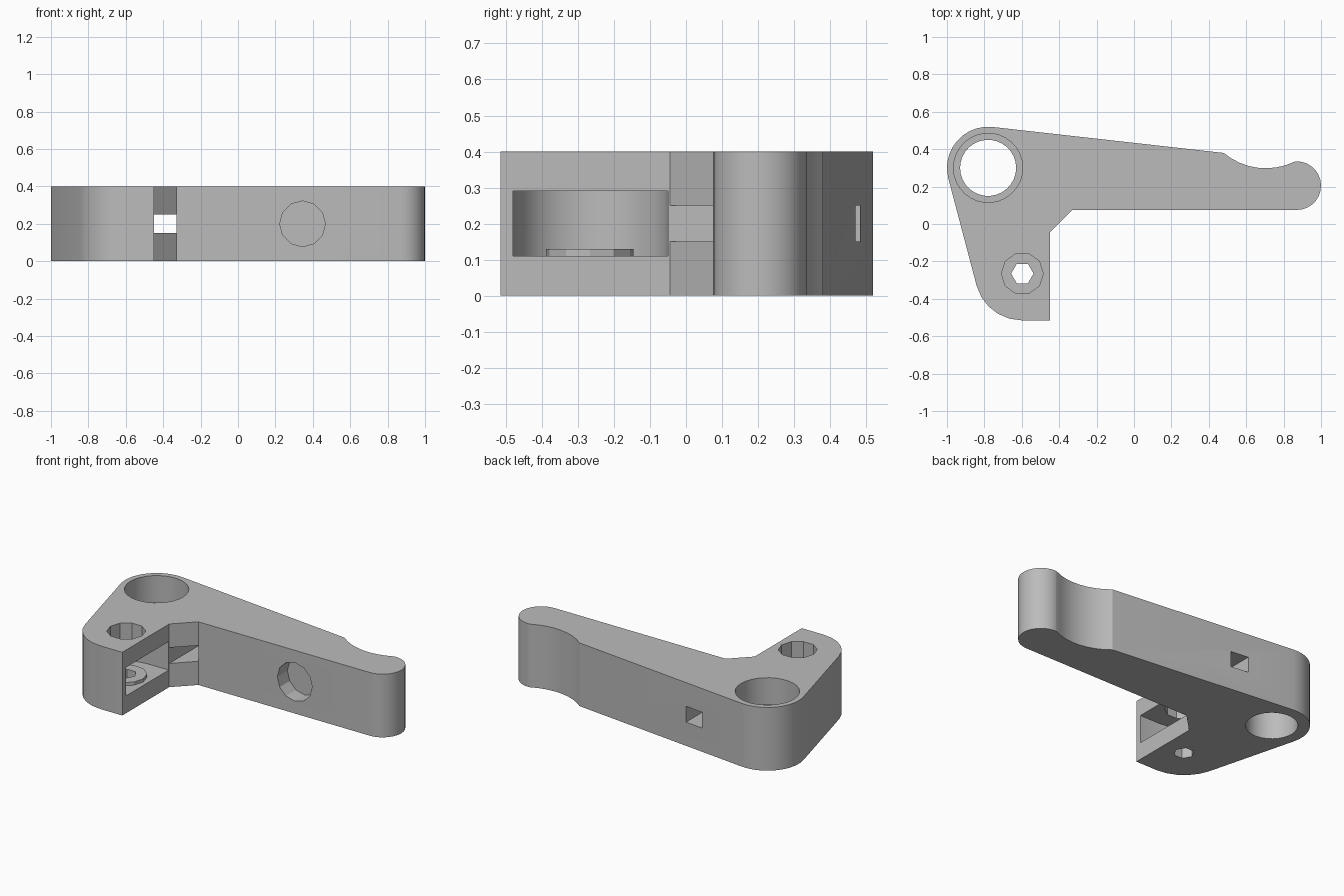
import bpy, bmesh, math

old = bpy.data.objects.get("Cube")
if old:
    bpy.data.objects.remove(old)

grey = bpy.data.materials.new("light grey plastic")
grey.use_nodes = True
COLOR = (0.5, 0.5, 0.5, 1)
grey.diffuse_color = COLOR
grey.node_tree.nodes["Principled BSDF"].inputs["Base Color"].default_value = COLOR


def arc(cx, cy, r, start, end, steps):
    angles = [math.radians(start + (end - start) * i / steps) for i in range(steps + 1)]
    return [(cx + r * math.cos(a), cy + r * math.sin(a)) for a in angles]


def prism(name, outline, z0, z1):
    bm = bmesh.new()
    base = bm.faces.new([bm.verts.new((x, y, z0)) for x, y in outline])
    top = bmesh.ops.extrude_face_region(bm, geom=[base])["geom"]
    verts = [v for v in top if isinstance(v, bmesh.types.BMVert)]
    bmesh.ops.translate(bm, verts=verts, vec=(0, 0, z1 - z0))
    bmesh.ops.recalc_face_normals(bm, faces=bm.faces[:])
    mesh = bpy.data.meshes.new(name)
    bm.to_mesh(mesh)
    bm.free()
    mesh.materials.append(grey)
    ob = bpy.data.objects.new(name, mesh)
    bpy.context.collection.objects.link(ob)
    return ob


def disc(name, cx, cy, r, sides, z0, z1):
    return prism(name, arc(cx, cy, r, 0, 360, sides)[:-1], z0, z1)


def combine(target, tool, operation="DIFFERENCE"):
    mod = target.modifiers.new(tool.name, "BOOLEAN")
    mod.operation = operation
    mod.solver = "EXACT"
    mod.object = tool
    bpy.context.view_layer.objects.active = target
    bpy.ops.object.modifier_apply(modifier=mod.name)
    bpy.data.objects.remove(tool)


# Lever plate: rounded tip, finger notch, pivot end and short foot
outline = [(-0.33, 0.075)]
outline += arc(0.87, 0.205, 0.13, -90, 90, 14)
outline += arc(0.705, 0.648, 0.35, -64, -130, 8)
outline += arc(-0.78, 0.30, 0.22, 84, 195, 10)
outline += arc(-0.60, -0.265, 0.25, 195, 270, 5)
outline += [(-0.45, -0.515), (-0.45, -0.045)]
lever = prism("lever", outline, 0, 0.4)

# Pivot bore with a wider recess from above
combine(lever, disc("pivot_bore", -0.78, 0.30, 0.15, 30, -0.1, 0.5))
combine(lever, disc("pivot_recess", -0.78, 0.30, 0.185, 30, 0.23, 0.5))

# Round-backed pocket in the foot, open to the side
pocket = arc(-0.60, -0.265, 0.215, 90, 270, 11) + [(-0.3, -0.48), (-0.3, -0.05)]
combine(lever, prism("foot_pocket", pocket, 0.11, 0.29))

# Washer boss on the pocket floor, screw holes through the foot
combine(lever, disc("washer_boss", -0.60, -0.267, 0.123, 11, 0.08, 0.13), "UNION")
combine(lever, disc("screw_hole", -0.597, -0.265, 0.06, 6, -0.1, 0.2))
combine(lever, disc("screw_head_hole", -0.597, -0.265, 0.112, 10, 0.2, 0.5))

# Rectangular passage from the inner corner to the back
slot = [(-0.45, -0.2), (-0.33, -0.2), (-0.33, 0.7), (-0.45, 0.7)]
combine(lever, prism("cable_passage", slot, 0.15, 0.25))

# Blind round socket in the front
socket = disc("front_socket", 0, 0, 0.122, 12, -0.1, 0.1)
socket.rotation_euler = (math.pi / 2, 0, 0)
socket.location = (0.345, 0.075, 0.2)
bpy.context.view_layer.update()
combine(lever, socket)

bpy.ops.object.select_all(action="DESELECT")
lever.select_set(True)
bpy.context.view_layer.objects.active = lever
bpy.ops.object.shade_smooth_by_angle(angle=math.radians(25))
